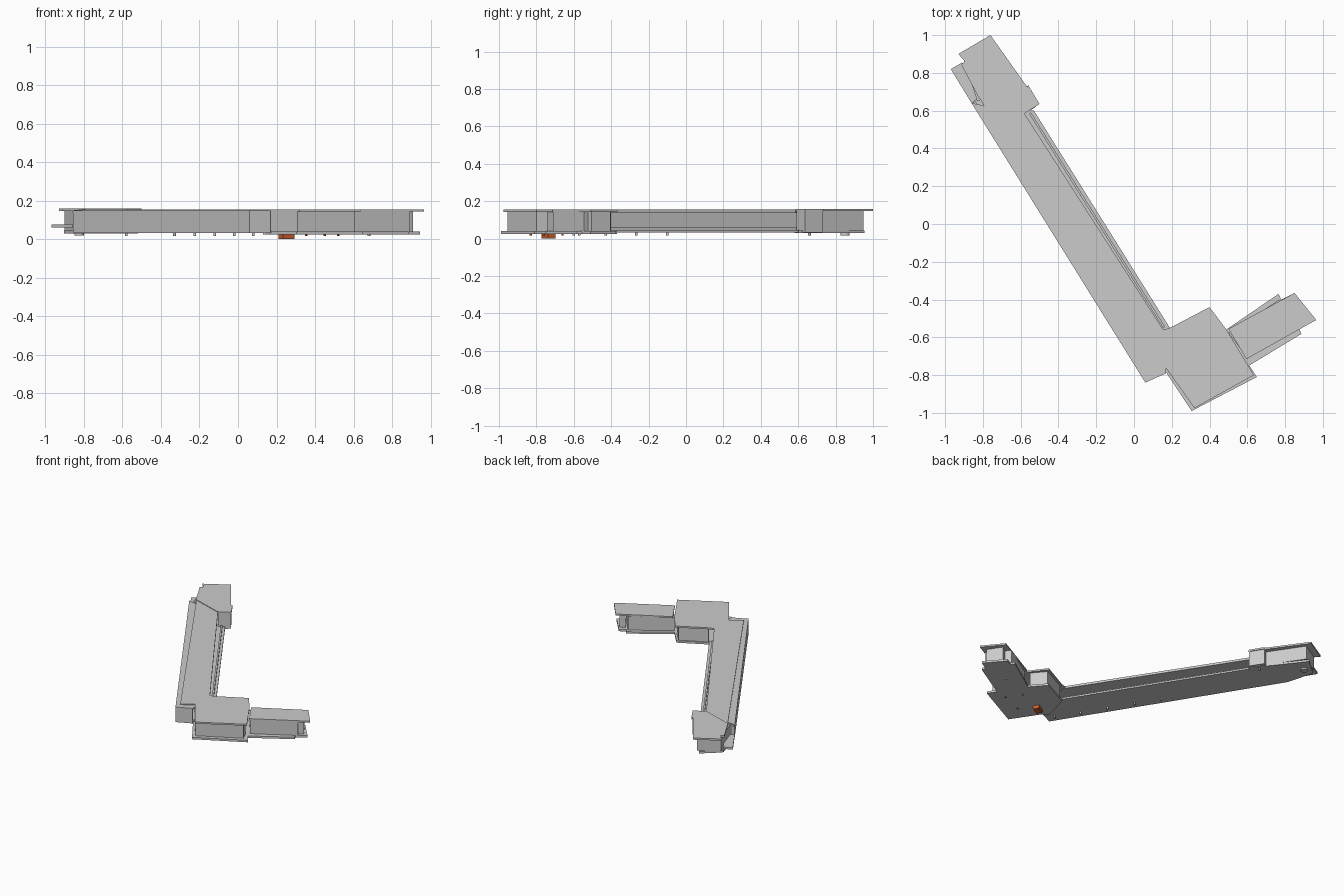
import bpy, bmesh, math
from mathutils import Vector

if "Cube" in bpy.data.objects:
    bpy.data.objects.remove(bpy.data.objects["Cube"])

def prism(name, pts, z0, z1, mat=None):
    """Extrude a plan outline from z0 to z1."""
    me = bpy.data.meshes.new(name)
    bm = bmesh.new()
    f = bm.faces.new([bm.verts.new((x, y, z0)) for x, y in pts])
    up = bmesh.ops.extrude_face_region(bm, geom=[f])['geom']
    bmesh.ops.translate(bm, vec=(0, 0, z1 - z0),
                        verts=[v for v in up if isinstance(v, bmesh.types.BMVert)])
    bmesh.ops.recalc_face_normals(bm, faces=bm.faces)
    bm.to_mesh(me)
    bm.free()
    ob = bpy.data.objects.new(name, me)
    bpy.context.collection.objects.link(ob)
    if mat:
        me.materials.append(mat)
    return ob

def wall(name, a, b, t, z0, z1):
    """Straight wall; thickness grows to the left of a -> b."""
    a, b = Vector(a), Vector(b)
    d = (b - a).normalized()
    n = Vector((-d.y, d.x)) * t
    return prism(name, [a, b, b + n, a + n], z0, z1)

def post(name, x, y, r, z0, z1, sides=12, mat=None):
    pts = [(x + r * math.cos(i * math.tau / sides), y + r * math.sin(i * math.tau / sides))
           for i in range(sides)]
    return prism(name, pts, z0, z1, mat)

red = bpy.data.materials.new("red")
red.diffuse_color = (0.6, 0.12, 0.03, 1)
red.use_nodes = True
red.node_tree.nodes["Principled BSDF"].inputs["Base Color"].default_value = red.diffuse_color

# long wing: floor with ledge, roof slab, thin roof sheet
prism("long_wing_floor", [(-.855, .64), (-.53, .60), (.19, -.55), (.17, -.79), (.06, -.84)], .033, .046)
prism("long_wing_roof", [(-.86, .64), (-.58, .585), (.155, -.56), (.17, -.79), (.06, -.84)], .138, .148)
prism("long_wing_roof_sheet", [(-.82, .67), (-.58, .585), (.155, -.56), (.15, -.735), (.065, -.79)],
      .148, .155)
wall("long_wing_west_wall", (-.857, .64), (.06, -.84), .02, .035, .14)
wall("long_wing_south_wall", (.06, -.84), (.17, -.79), .02, .035, .14)
wall("long_wing_rail", (.165, -.545), (-.545, .59), .012, .046, .062)

# north end: raised roof, enclosed rooms, floor and low western canopy
prism("north_roof", [(-.93, .90), (-.76, 1.0), (-.565, .725), (-.56, .735), (-.50, .635),
                     (-.58, .585), (-.82, .665), (-.915, .845), (-.895, .86)], .147, .16)
prism("north_floor", [(-.905, .84), (-.89, .86), (-.78, .955), (-.52, .62), (-.58, .58), (-.85, .64)],
      .03, .045)
wall("north_east_wall", (-.585, .69), (-.76, .95), .02, .045, .15)
wall("north_end_wall", (-.76, .95), (-.90, .865), .02, .045, .15)
wall("north_west_wall", (-.90, .865), (-.83, .65), .02, .045, .15)
prism("north_side_room", [(-.565, .73), (-.505, .635), (-.58, .59), (-.64, .685)], .033, .15)
prism("west_canopy", [(-.97, .82), (-.91, .855), (-.81, .675), (-.86, .64)], .06, .075)
post("north_column", -.825, .85, .025, .018, .15, 16)

# central block
prism("central_floor", [(.13, -.76), (.17, -.785), (.305, -.99), (.65, -.81), (.49, -.56),
                        (.395, -.45), (.18, -.56)], .025, .04)
prism("central_roof", [(.155, -.56), (.19, -.55), (.40, -.44), (.49, -.56), (.635, -.80),
                       (.32, -.975), (.15, -.735)], .143, .155)
outline = [(.17, -.765), (.31, -.955), (.605, -.80), (.58, -.74)]
for i in range(3):
    wall("central_south_wall", outline[i], outline[i + 1], .02, .04, .143)
wall("central_north_wall", (.47, -.56), (.39, -.465), .02, .04, .143)
wall("central_north_wall", (.39, -.465), (.20, -.56), .02, .04, .143)

# east wing
prism("east_wing_floor", [(.48, -.565), (.765, -.37), (.78, -.40), (.83, -.375), (.945, -.51),
                          (.875, -.555), (.886, -.582), (.605, -.752)], .025, .04)
prism("east_wing_roof", [(.50, -.555), (.85, -.365), (.965, -.508), (.595, -.715)], .143, .155)
prism("east_wing_rooms", [(.50, -.575), (.77, -.40), (.89, -.545), (.60, -.71)], .04, .143)
prism("east_end_bay", [(.81, -.425), (.845, -.405), (.91, -.505), (.88, -.525)], .04, .143)

# small piles below the floors
for x, y in [(-.33, -.10), (-.225, -.265), (-.12, -.43), (-.02, -.60), (.08, -.76),
             (-.58, .66), (.68, -.57)]:
    post("pile", x, y, .007, .016, .036)

# red box and red studs under the central block
c, s = math.cos(math.radians(30)), math.sin(math.radians(30))
prism("red_box", [(.252 + c * u - s * v, -.735 + s * u + c * v)
                  for u, v in [(-.035, -.022), (.035, -.022), (.035, .022), (-.035, .022)]], 0, .025, red)
for x, y in [(.355, -.83), (.45, -.66), (.52, -.76)]:
    post("red_stud", x, y, .006, .017, .026, 8, red)
